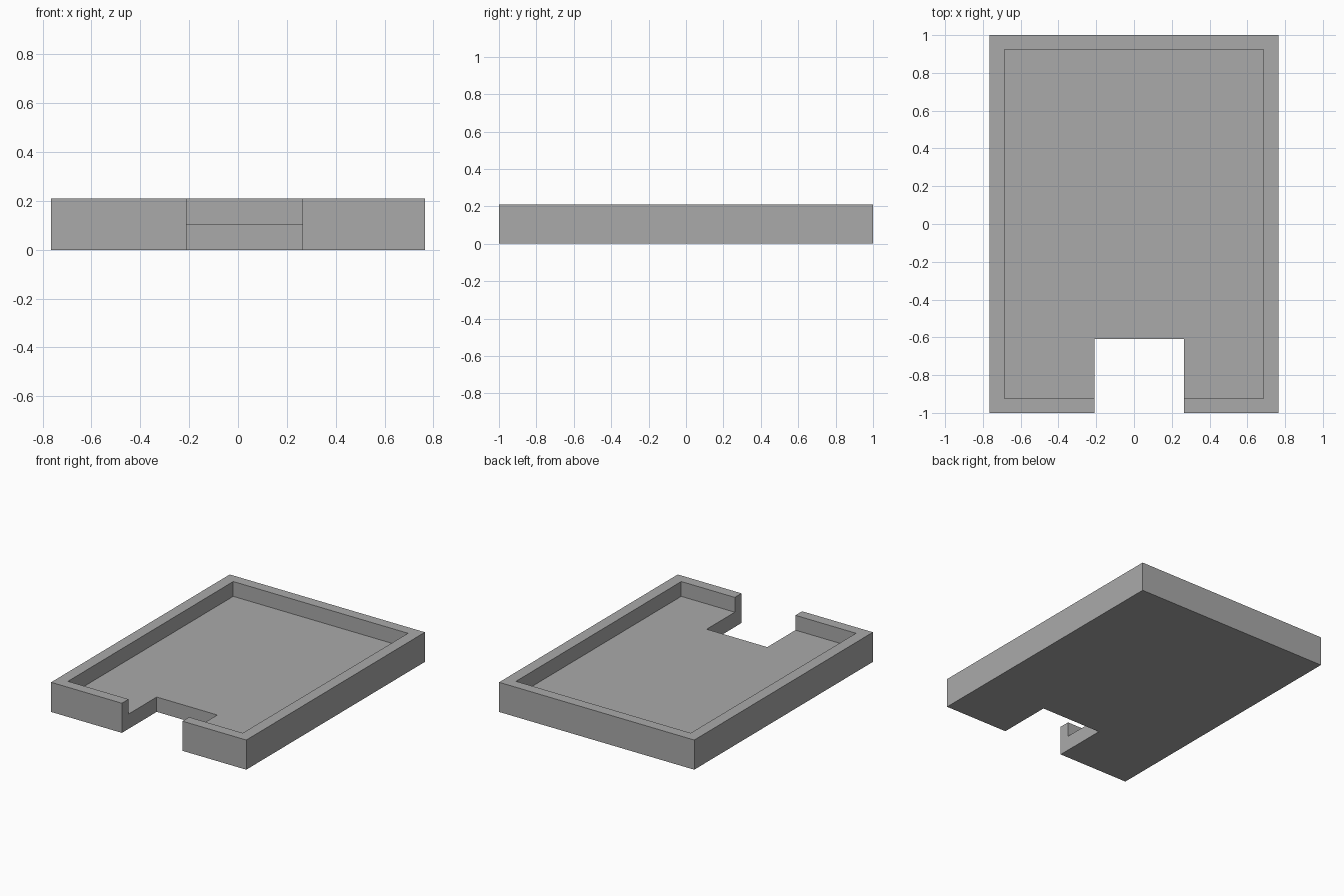
import bpy
import bmesh

cube = bpy.data.objects.get("Cube")
if cube:
    bpy.data.objects.remove(cube, do_unlink=True)

HALF_X, HALF_Y, HEIGHT = 0.765, 1.0, 0.21
INNER_X, INNER_Y, FLOOR = 0.685, 0.925, 0.105
NOTCH_LEFT, NOTCH_RIGHT, NOTCH_BACK = 0.265, -0.21, -0.61

grey = bpy.data.materials.new("plain grey")
grey.use_nodes = True
colour = (0.4, 0.4, 0.4, 1)
grey.diffuse_color = colour
grey.node_tree.nodes["Principled BSDF"].inputs["Base Color"].default_value = colour


def prism(name, outline, bottom, top):
    """Extrude a flat outline upwards into a solid."""
    bm = bmesh.new()
    base = bm.faces.new([bm.verts.new((x, y, bottom)) for x, y in outline])
    side = bmesh.ops.extrude_face_region(bm, geom=[base], use_keep_orig=True)
    for v in side["geom"]:
        if isinstance(v, bmesh.types.BMVert):
            v.co.z = top
    bmesh.ops.recalc_face_normals(bm, faces=bm.faces)
    mesh = bpy.data.meshes.new(name)
    bm.to_mesh(mesh)
    bm.free()
    mesh.materials.append(grey)
    obj = bpy.data.objects.new(name, mesh)
    bpy.context.collection.objects.link(obj)
    return obj


# Tray body with the rectangular notch in its front edge
tray = prism("tray", [
    (-HALF_X, -HALF_Y), (NOTCH_RIGHT, -HALF_Y), (NOTCH_RIGHT, NOTCH_BACK),
    (NOTCH_LEFT, NOTCH_BACK), (NOTCH_LEFT, -HALF_Y), (HALF_X, -HALF_Y),
    (HALF_X, HALF_Y), (-HALF_X, HALF_Y)], 0, HEIGHT)

# Hollow the inside down to the floor, leaving the rim
cavity = prism("cavity_cutter", [
    (-INNER_X, -INNER_Y), (INNER_X, -INNER_Y),
    (INNER_X, INNER_Y), (-INNER_X, INNER_Y)], FLOOR, HEIGHT + 0.1)
cut = tray.modifiers.new("hollow", 'BOOLEAN')
cut.operation = 'DIFFERENCE'
cut.solver = 'EXACT'
cut.object = cavity
bpy.context.view_layer.objects.active = tray
tray.select_set(True)
bpy.ops.object.modifier_apply(modifier=cut.name)
bpy.data.objects.remove(cavity, do_unlink=True)
